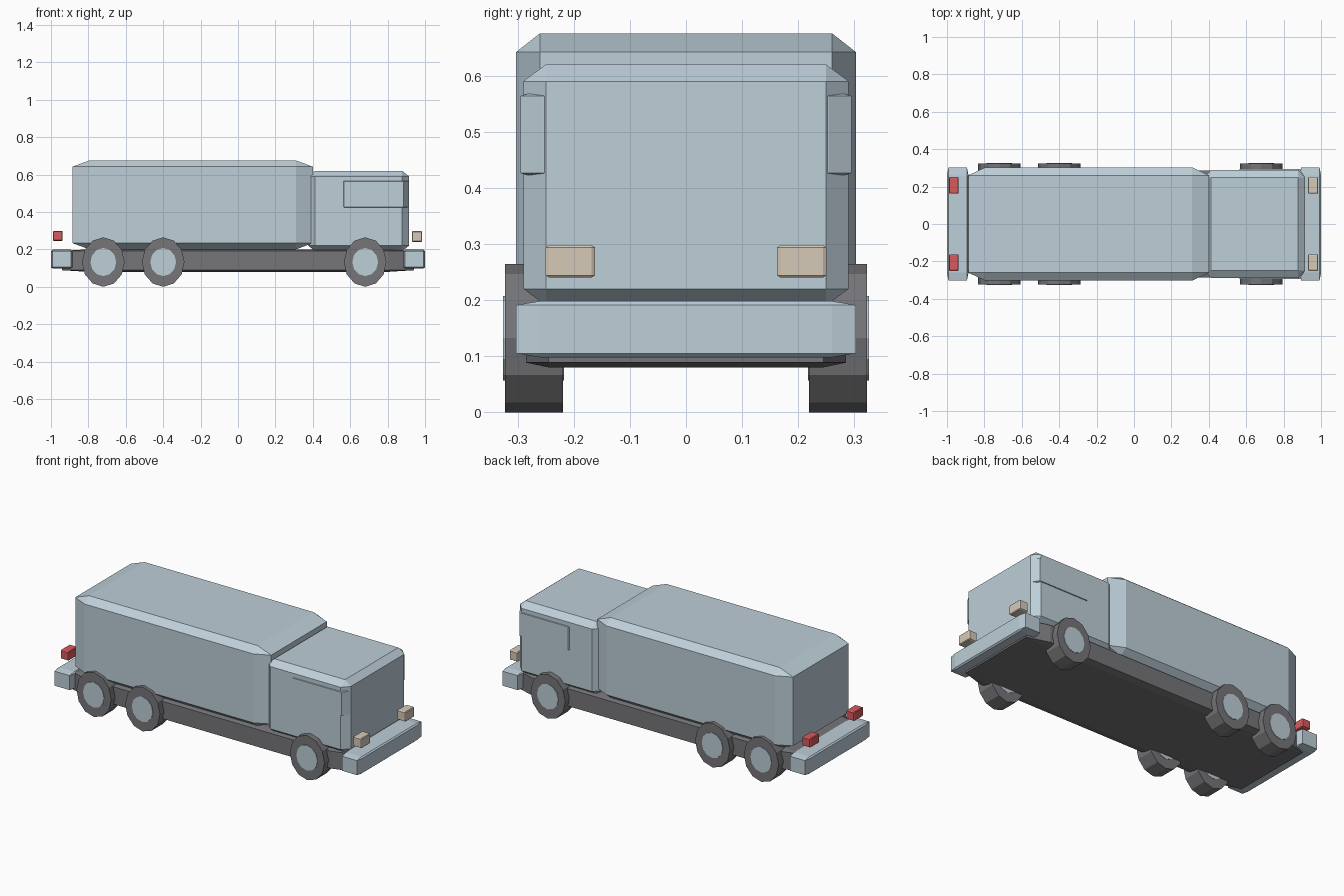
import bpy, bmesh
from math import pi
from mathutils import Matrix, Vector

cube = bpy.data.objects.get("Cube")
if cube:
    bpy.data.objects.remove(cube, do_unlink=True)


def material(name, rgb):
    mat = bpy.data.materials.new(name)
    mat.use_nodes = True
    mat.diffuse_color = (*rgb, 1)
    mat.node_tree.nodes["Principled BSDF"].inputs["Base Color"].default_value = (*rgb, 1)
    return mat


BODY = material("pale blue paint", (0.51, 0.62, 0.69))
DARK = material("dark grey rubber", (0.18, 0.18, 0.19))
CREAM = material("cream lamp", (0.67, 0.59, 0.48))
RED = material("red lamp", (0.68, 0.10, 0.11))


def finish(name, bm, mat):
    bmesh.ops.recalc_face_normals(bm, faces=bm.faces[:])
    mesh = bpy.data.meshes.new(name)
    bm.to_mesh(mesh)
    bm.free()
    mesh.materials.append(mat)
    obj = bpy.data.objects.new(name, mesh)
    bpy.context.collection.objects.link(obj)
    return obj


def chamfered_box(name, mat, x, y, z):
    """Box between the given ranges, with chamfers in proportion to each side."""
    bm = bmesh.new()
    bmesh.ops.create_cube(bm, size=1)
    bmesh.ops.bevel(bm, geom=bm.edges[:], offset=0.07, segments=1, affect='EDGES')
    spans = (x, y, z)
    bmesh.ops.scale(bm, vec=Vector([b - a for a, b in spans]), verts=bm.verts[:])
    bmesh.ops.translate(bm, vec=Vector([(a + b) / 2 for a, b in spans]), verts=bm.verts[:])
    return finish(name, bm, mat)


def disc(name, mat, x, z, rx, rz, y):
    """Twelve-sided cylinder along y, slightly taller than it is long."""
    bm = bmesh.new()
    bmesh.ops.create_cone(bm, cap_ends=True, segments=12, radius1=1, radius2=1, depth=1)
    bmesh.ops.rotate(bm, cent=(0, 0, 0), matrix=Matrix.Rotation(pi / 2, 3, 'X'), verts=bm.verts[:])
    bmesh.ops.scale(bm, vec=(rx, abs(y[1] - y[0]), rz), verts=bm.verts[:])
    bmesh.ops.translate(bm, vec=(x, (y[0] + y[1]) / 2, z), verts=bm.verts[:])
    return finish(name, bm, mat)


# Chassis, cargo body and cab
chamfered_box("chassis", DARK, (-0.94, 0.94), (-0.285, 0.285), (0.08, 0.20))
chamfered_box("cargo_body", BODY, (-0.885, 0.40), (-0.303, 0.303), (0.20, 0.675))
chamfered_box("cab", BODY, (0.375, 0.915), (-0.29, 0.29), (0.19, 0.62))
chamfered_box("cab_window_band", BODY, (0.54, 0.912), (-0.295, 0.295), (0.415, 0.575))

# Bumpers
chamfered_box("front_bumper", BODY, (0.885, 1.0), (-0.303, 0.303), (0.098, 0.198))
chamfered_box("rear_bumper", BODY, (-1.0, -0.885), (-0.303, 0.303), (0.098, 0.198))

# Lamps and wheels on both sides
for side, s in (("left", 1), ("right", -1)):
    lamp_y = sorted((s * 0.162, s * 0.25))
    chamfered_box("headlight_" + side, CREAM, (0.93, 0.985), lamp_y, (0.24, 0.298))
    chamfered_box("tail_light_" + side, RED, (-0.99, -0.937), lamp_y, (0.245, 0.298))
    for axle, x in (("front", 0.68), ("middle", -0.40), ("rear", -0.72)):
        disc(f"{axle}_wheel_{side}", DARK, x, 0.132, 0.114, 0.132, (s * 0.219, s * 0.323))
        disc(f"{axle}_hub_{side}", BODY, x, 0.132, 0.069, 0.075, (s * 0.217, s * 0.326))
